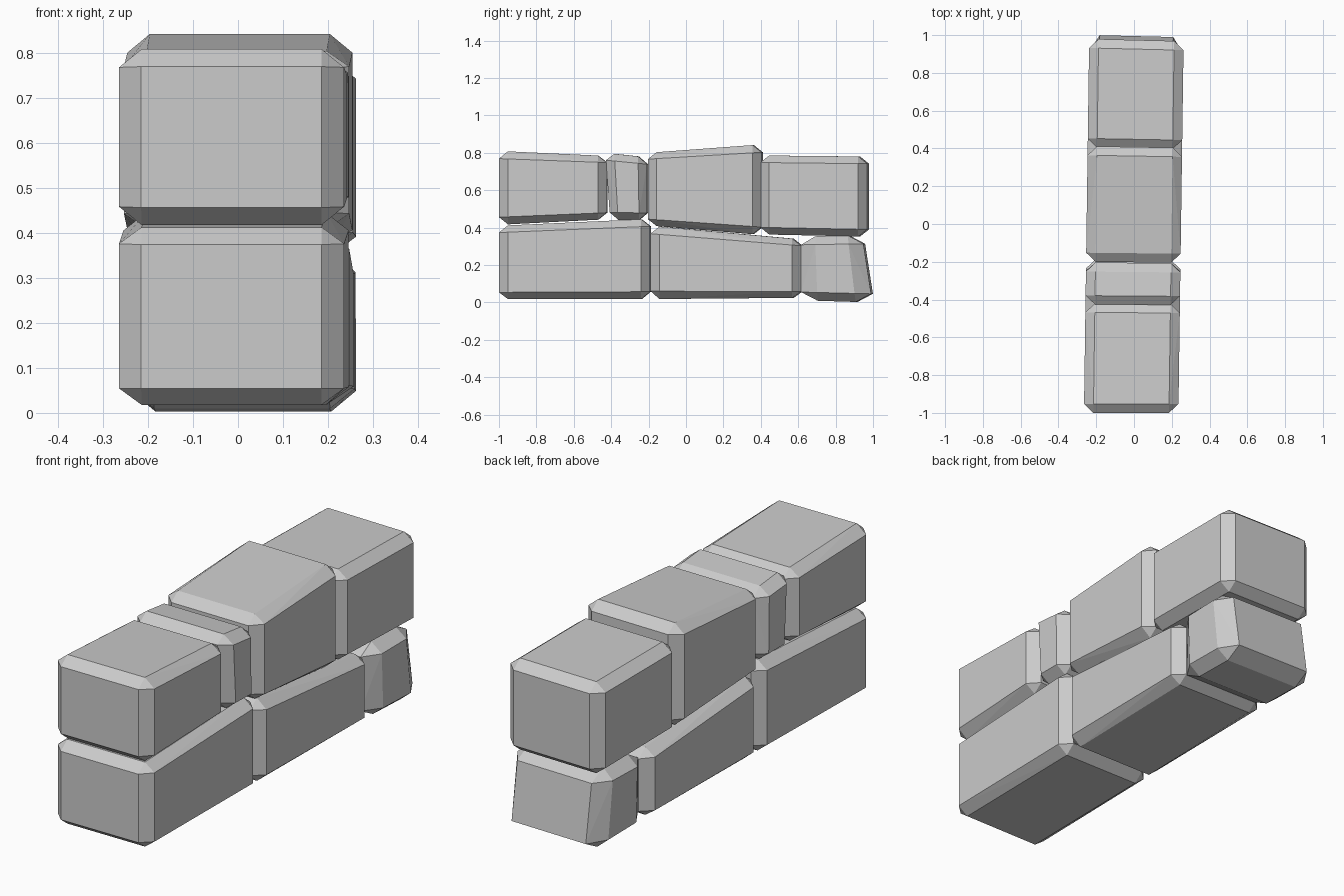
import bpy, bmesh
from itertools import product

if "Cube" in bpy.data.objects:
    bpy.data.objects.remove(bpy.data.objects["Cube"])

HALF_W = 0.25


def place(x, y, z):
    # The wall drifts slightly to +x and turns a little toward its back end
    t = (y + 1) / 2
    return (x - 0.015 + 0.028 * t, y - 0.025 * (x + HALF_W) * t, z)


def stone(name, quad, cx=0.05, cy=0.048, cz=0.038):
    """Chamfered block from a side-view quad (y, z): front-bottom,
    back-bottom, back-top, front-top; cx/cy/cz are chamfer sizes."""
    fb, bb, bt, ft = quad
    length = (bb[0] + bt[0] - fb[0] - ft[0]) / 2
    height = (ft[1] + bt[1] - fb[1] - bb[1]) / 2

    def at(u, v):
        w = ((1 - u) * (1 - v), u * (1 - v), u * v, (1 - u) * v)
        return [sum(k * p[i] for k, p in zip(w, quad)) for i in (0, 1)]

    du, dv = cy / length, cz / height
    bm = bmesh.new()
    # Each corner is cut into three points, one per adjoining face
    for sx, u, v in product((-1, 1), (0, 1), (0, 1)):
        ui, vi = abs(u - du), abs(v - dv)
        xi = HALF_W - cx
        for x, a, b in ((HALF_W, ui, vi), (xi, u, vi), (xi, ui, v)):
            y, z = at(a, b)
            bm.verts.new(place(sx * x, y, z))
    bmesh.ops.convex_hull(bm, input=bm.verts)
    bmesh.ops.dissolve_limit(bm, angle_limit=0.02, verts=bm.verts, edges=bm.edges)
    bmesh.ops.recalc_face_normals(bm, faces=bm.faces)
    mesh = bpy.data.meshes.new(name)
    bm.to_mesh(mesh)
    bm.free()
    obj = bpy.data.objects.new(name, mesh)
    bpy.context.collection.objects.link(obj)


# Lower course
stone("lower_stone_front", [(-1, .018), (-.187, .018), (-.187, .447), (-1, .41)])
stone("lower_stone_middle", [(-.185, .018), (.625, .025), (.625, .337), (-.185, .41)])
stone("lower_stone_back", [(.624, .012), (1.008, 0), (.952, .36), (.624, .352)],
      cx=0.055, cy=0.083, cz=0.045)

# Upper course
stone("upper_stone_front", [(-1, .415), (-.42, .445), (-.42, .783), (-1, .81)])
stone("upper_stone_small", [(-.402, .442), (-.203, .442), (-.203, .776), (-.428, .80)], cy=0.046)
stone("upper_stone_tall", [(-.2, .412), (.412, .361), (.412, .845), (-.2, .80)])
stone("upper_stone_back", [(.405, .364), (.98, .352), (.98, .78), (.405, .786)])
